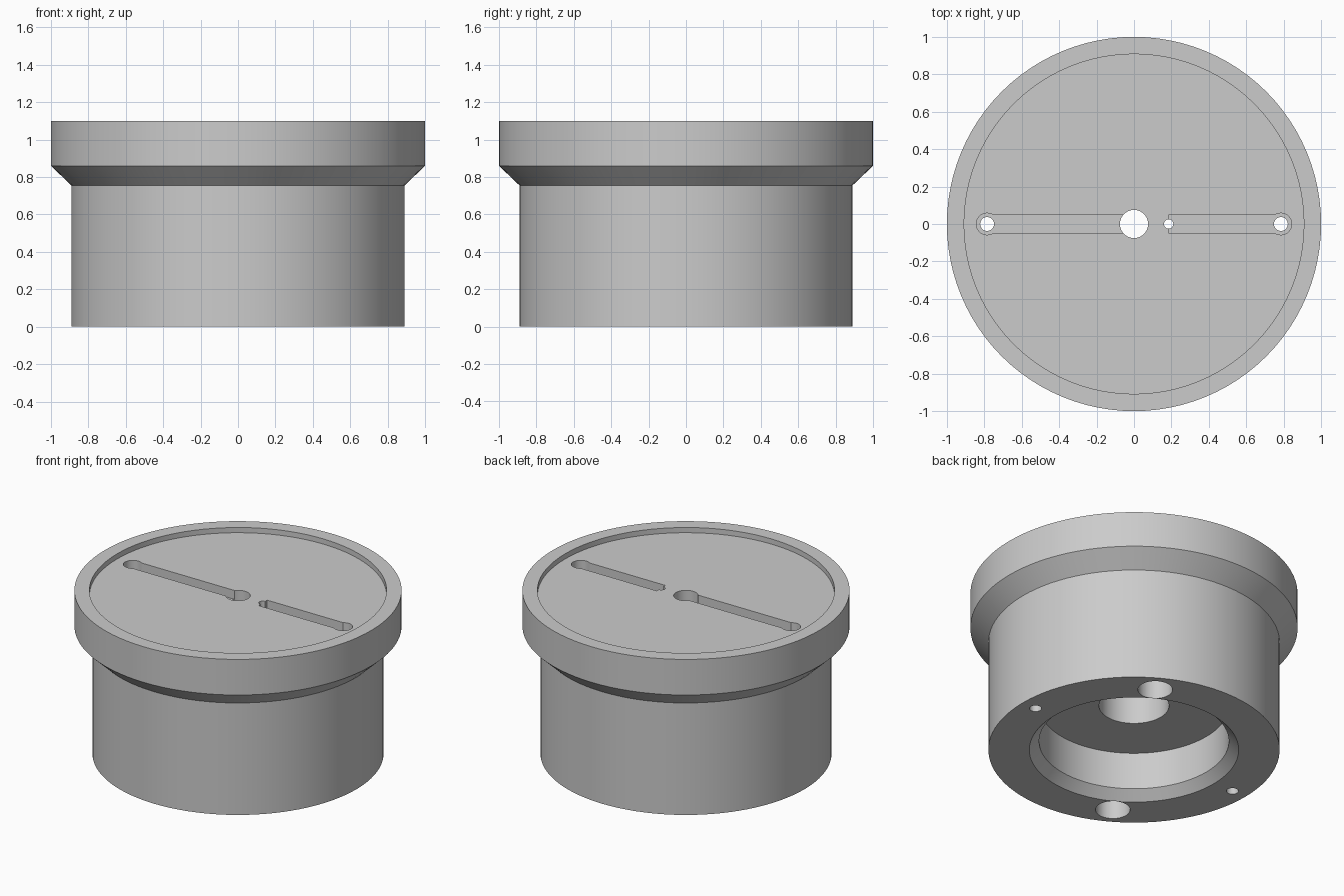
import bpy, bmesh, math
from mathutils import Matrix

if "Cube" in bpy.data.objects:
    bpy.data.objects.remove(bpy.data.objects["Cube"])

grey = bpy.data.materials.new("plain_grey")
grey.diffuse_color = (0.6, 0.6, 0.6, 1)
grey.use_nodes = True
grey.node_tree.nodes["Principled BSDF"].inputs["Base Color"].default_value = grey.diffuse_color

RIM, FLOOR, GROOVE = 1.10, 1.065, 1.005


def finish(bm, name):
    bmesh.ops.recalc_face_normals(bm, faces=bm.faces)
    mesh = bpy.data.meshes.new(name)
    bm.to_mesh(mesh)
    bm.free()
    mesh.materials.append(grey)
    obj = bpy.data.objects.new(name, mesh)
    bpy.context.collection.objects.link(obj)
    return obj


def lathe(name, profile, steps=96):
    bm = bmesh.new()
    rings = []
    for i in range(steps):
        a = 2 * math.pi * i / steps
        rings.append([bm.verts.new((r * math.cos(a), r * math.sin(a), z)) for r, z in profile])
    n = len(profile)
    for i in range(steps):
        p, q = rings[i], rings[(i + 1) % steps]
        for j in range(n):
            k = (j + 1) % n
            bm.faces.new((p[j], q[j], q[k], p[k]))
    return finish(bm, name)


def cut(body, cutter):
    cutter.hide_render = True
    mod = body.modifiers.new("cut", 'BOOLEAN')
    mod.operation = 'DIFFERENCE'
    mod.solver = 'EXACT'
    mod.object = cutter
    bpy.context.view_layer.objects.active = body
    bpy.ops.object.modifier_apply(modifier=mod.name)
    bpy.data.objects.remove(cutter, do_unlink=True)


def drill(body, x, y, r, z0, z1, sides=32):
    bm = bmesh.new()
    bmesh.ops.create_cone(bm, cap_ends=True, segments=sides, radius1=r, radius2=r, depth=z1 - z0,
                          matrix=Matrix.Translation((x, y, (z0 + z1) / 2)))
    cut(body, finish(bm, "drill_cutter"))


def slot(body, x0, x1, half_width, z0, z1):
    bm = bmesh.new()
    bmesh.ops.create_cube(bm, size=1, matrix=Matrix.Translation(((x0 + x1) / 2, 0, (z0 + z1) / 2))
                          @ Matrix.Diagonal((x1 - x0, 2 * half_width, z1 - z0, 1)))
    cut(body, finish(bm, "slot_cutter"))


# Flanged body with shallow top recess, stepped bore and chamfered mouth
body = lathe("flanged_housing", [
    (0.64, 0), (0.89, 0), (0.89, 0.755), (1.0, 0.86), (1.0, RIM),
    (0.908, RIM), (0.908, FLOOR), (0.075, FLOOR), (0.075, 0.95),
    (0.214, 0.95), (0.214, 0.31), (0.58, 0.31), (0.58, 0.06)])

# Wire grooves in the recessed top
slot(body, -0.785, -0.03, 0.047, GROOVE, 1.2)
slot(body, 0.185, 0.785, 0.047, GROOVE, 1.2)

# Small feed hole into the bore
drill(body, 0.185, 0, 0.025, 0.8, 1.2)

for s in (-1, 1):
    # Through holes with wider pockets at the groove ends
    drill(body, s * 0.785, 0, 0.058, GROOVE - 0.004, 1.2)
    drill(body, s * 0.785, 0, 0.037, -0.1, 1.2)
    # Blind sockets in the underside
    a = math.radians(60)
    drill(body, s * 0.745 * math.cos(a), s * 0.745 * math.sin(a), 0.106, -0.1, 0.35, 48)

# Smooth walls with crisp edges
bpy.ops.object.select_all(action='DESELECT')
body.select_set(True)
bpy.context.view_layer.objects.active = body
bpy.ops.object.shade_smooth_by_angle(angle=math.radians(30))
